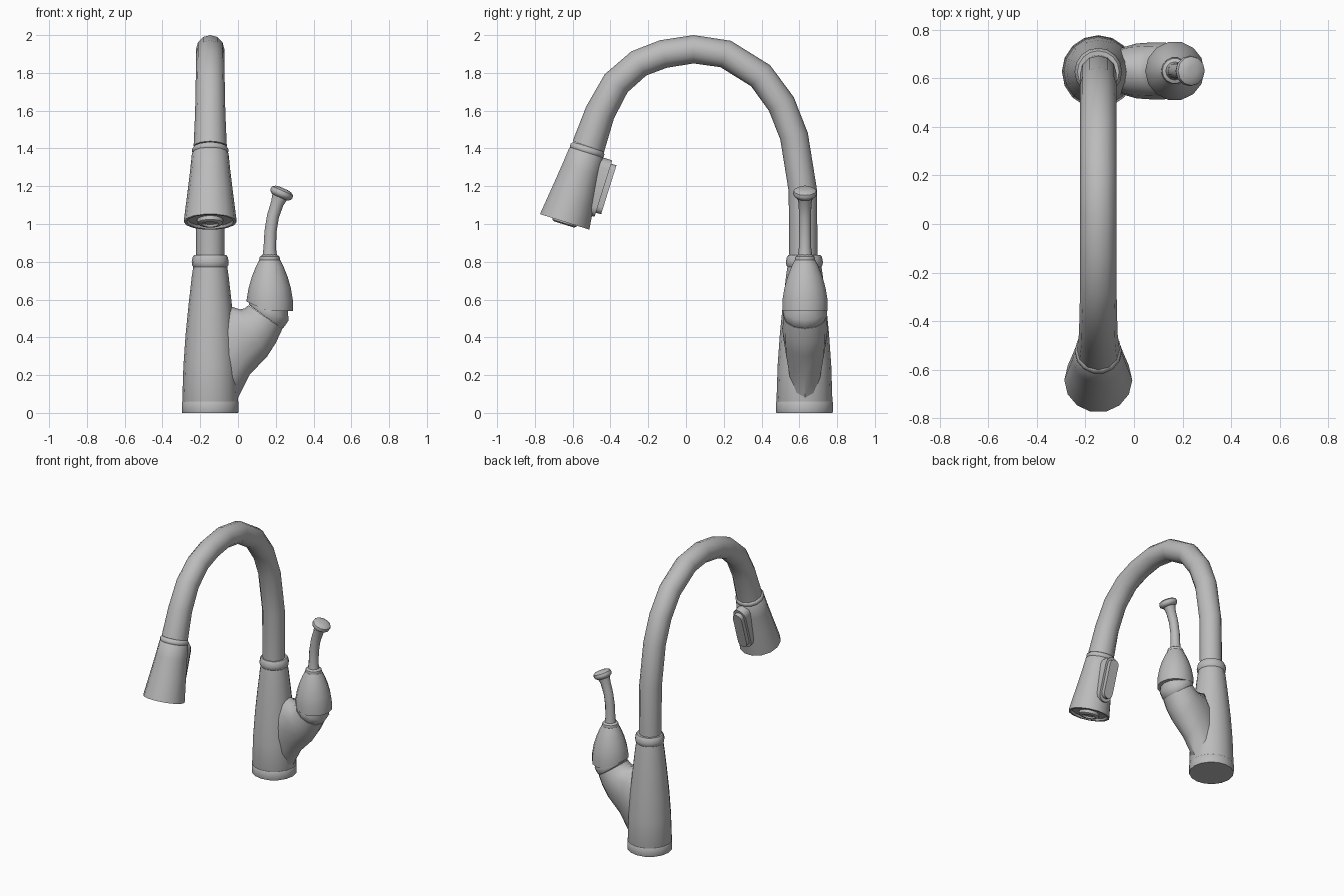
import bpy, bmesh, math
from mathutils import Vector

cube = bpy.data.objects.get("Cube")
if cube:
    bpy.data.objects.remove(cube)

metal = bpy.data.materials.new("brushed_grey")
metal.use_nodes = True
GREY = (0.5, 0.5, 0.5, 1)
metal.diffuse_color = GREY
metal.node_tree.nodes["Principled BSDF"].inputs["Base Color"].default_value = GREY

X = Vector((1, 0, 0))
Y = Vector((0, 1, 0))
Z = Vector((0, 0, 1))
BODY = Vector((-0.147, 0.627, 0))
VALVE = Vector((0.168, 0.63, 0))


def ellipse(center, u, v, n):
    return [center + u * math.cos(math.tau * i / n) + v * math.sin(math.tau * i / n)
            for i in range(n)]


def loft(name, rings, angle=40):
    """Skin equal-sized rings of points and cap both ends."""
    bm = bmesh.new()
    rows = [[bm.verts.new(p) for p in ring] for ring in rings]
    n = len(rows[0])
    for a, b in zip(rows, rows[1:]):
        for i in range(n):
            j = (i + 1) % n
            bm.faces.new((a[i], a[j], b[j], b[i]))
    bm.faces.new(rows[0])
    bm.faces.new(rows[-1])
    bmesh.ops.recalc_face_normals(bm, faces=bm.faces)
    mesh = bpy.data.meshes.new(name)
    bm.to_mesh(mesh)
    bm.free()
    mesh.materials.append(metal)
    mesh.shade_smooth()
    mesh.set_sharp_from_angle(angle=math.radians(angle))
    obj = bpy.data.objects.new(name, mesh)
    bpy.context.collection.objects.link(obj)
    return obj


def turned(name, profile, origin, axis=Z, side=X, n=16):
    """Revolve (radius, height) pairs about an axis."""
    other = axis.cross(side)
    return loft(name, [ellipse(origin + axis * h, side * r, other * r, n)
                       for r, h in profile])


def tube(name, path, radii, side, n=12):
    """Sweep a round section along a planar path; side is normal to the plane."""
    rings = []
    for i, p in enumerate(path):
        t = (path[min(i + 1, len(path) - 1)] - path[max(i - 1, 0)]).normalized()
        rings.append(ellipse(p, side * radii[i], t.cross(side) * radii[i], n))
    return loft(name, rings)


# Body
turned("base_ring", [(0.148, 0), (0.15, 0.005), (0.15, 0.058), (0.147, 0.062)], BODY)
turned("body", [(0.147, 0.06), (0.148, 0.064), (0.142, 0.25), (0.13, 0.42),
                (0.115, 0.57), (0.098, 0.72), (0.09, 0.775)], BODY)
turned("body_collar", [(0.088, 0.77), (0.096, 0.782), (0.098, 0.80),
                       (0.093, 0.825), (0.086, 0.835), (0.07, 0.835)], BODY)

# Arched spout
arch = [(0.622, 0.80), (0.618, 1.18), (0.572, 1.465), (0.505, 1.635), (0.395, 1.785),
        (0.21, 1.9), (0.04, 1.925), (-0.12, 1.9), (-0.25, 1.85), (-0.37, 1.745),
        (-0.455, 1.59), (-0.517, 1.41)]
radii = [0.075] * 9 + [0.077, 0.08, 0.088]
tube("spout", [Vector((BODY.x, y, z)) for y, z in arch], radii, X)

# Spray head
tip = Vector((BODY.x, -0.517, 1.41))
down = Vector((0, -0.3, -0.954)).normalized()
back = Vector((0, 0.954, -0.3)).normalized()
turned("spray_collar", [(0.08, 0), (0.089, 0.004), (0.096, 0.014), (0.096, 0.028),
                        (0.09, 0.036)], tip, down, n=14)
turned("spray_head", [(0.09, 0.03), (0.097, 0.038), (0.106, 0.13), (0.12, 0.25),
                      (0.139, 0.405), (0.14, 0.418), (0.125, 0.418), (0.118, 0.405)],
       tip, down, n=14)
turned("nozzle", [(0.07, 0.39), (0.068, 0.425), (0.058, 0.432), (0.045, 0.432),
                  (0.04, 0.42)], tip, down, n=14)


def pill(name, half_width, top, bottom, levels):
    rings = []
    for level in levels:
        ring = []
        for end, start in ((bottom - half_width, 0), (top + half_width, math.pi)):
            for i in range(7):
                a = start + math.pi * i / 6
                ring.append(tip + back * level + X * half_width * math.cos(a)
                            + down * (end + half_width * math.sin(a)))
        rings.append(ring)
    loft(name, rings)


# Spray button
pill("button_frame", 0.05, 0.032, 0.345, (0.08, 0.143))
pill("button", 0.035, 0.05, 0.322, (0.14, 0.172))


def arm_ring(lower, upper, width, n=12):
    lo, up = (Vector((p[0], VALVE.y, p[1])) for p in (lower, upper))
    return ellipse((lo + up) / 2, (lo - up) / 2, Y * width, n)


# Side arm and its sloping collar
loft("valve_arm", [arm_ring(*s) for s in (
    ((0.0, 0.08), (-0.14, 0.46), 0.09),
    ((0.06, 0.2), (-0.04, 0.565), 0.113),
    ((0.155, 0.30), (0.01, 0.548), 0.118),
    ((0.2, 0.37), (0.035, 0.553), 0.118),
    ((0.235, 0.445), (0.055, 0.57), 0.114))])
loft("valve_collar", [arm_ring(*s) for s in (
    ((0.232, 0.446), (0.06, 0.57), 0.11),
    ((0.242, 0.452), (0.057, 0.578), 0.116),
    ((0.268, 0.49), (0.06, 0.60), 0.116),
    ((0.262, 0.56), (0.08, 0.62), 0.1))])

# Handle dome, with the inner part of its rim sloping up
dome = turned("handle_dome", [(0.122, 0.54), (0.122, 0.60), (0.112, 0.66), (0.095, 0.72),
                              (0.073, 0.775), (0.055, 0.81)], VALVE, n=14)
for v in dome.data.vertices:
    if v.co.z < 0.55:
        v.co.z += max(0, 0.155 - v.co.x) * 0.45
turned("handle_ring", [(0.05, 0.80), (0.056, 0.812), (0.052, 0.828), (0.036, 0.838)],
       VALVE, n=14)

# Lever and knob
stem = [(0.168, 0.82), (0.168, 0.87), (0.172, 0.96), (0.185, 1.04), (0.208, 1.11),
        (0.226, 1.155)]
tube("lever", [Vector((x, VALVE.y, z)) for x, z in stem],
     [0.04, 0.033, 0.032, 0.032, 0.034, 0.045], Y)
lean = Vector((0.4, 0, 0.917)).normalized()
turned("lever_knob", [(0.045, -0.012), (0.06, 0), (0.063, 0.012), (0.06, 0.026),
                      (0.045, 0.036), (0.02, 0.04)],
       Vector((0.226, VALVE.y, 1.152)), lean, Y, n=12)
